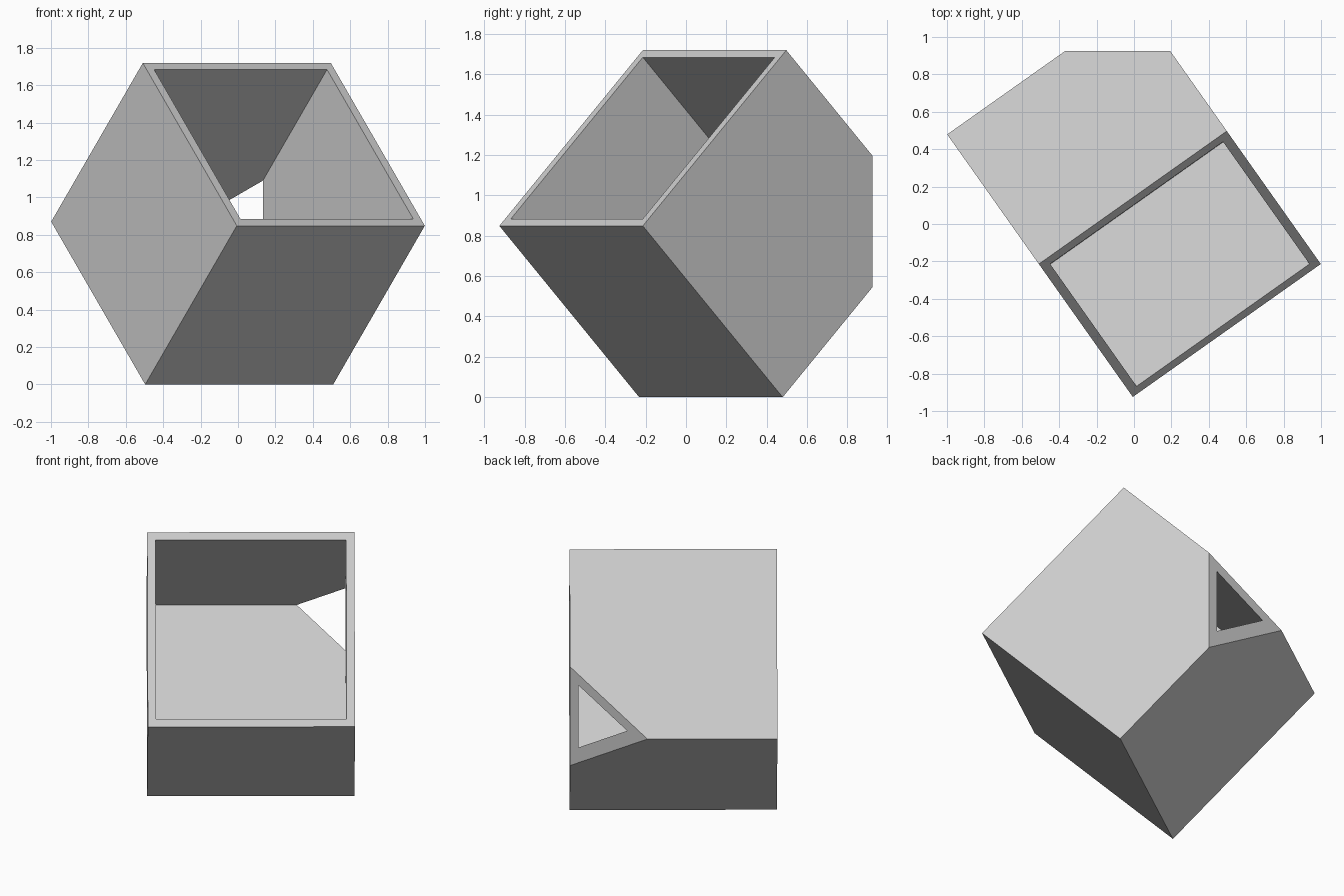
import bpy, bmesh
from mathutils import Matrix, Vector

if "Cube" in bpy.data.objects:
    bpy.data.objects.remove(bpy.data.objects["Cube"], do_unlink=True)

SIDE, DEPTH, WALL = 1.231, 1.2, 0.07
CENTRE = Vector((0, 0.1325, 0.8595))
CUT_Y = 0.925

grey = bpy.data.materials.new("light_grey")
grey.use_nodes = True
colour = (0.6, 0.6, 0.6, 1)
grey.diffuse_color = colour
grey.node_tree.nodes["Principled BSDF"].inputs["Base Color"].default_value = colour

# Solid block, opening side up
bm = bmesh.new()
bmesh.ops.create_cube(bm, size=1)
bmesh.ops.scale(bm, vec=(SIDE, SIDE, DEPTH), verts=bm.verts)

# Rim and cavity
bm.normal_update()
top = max(bm.faces, key=lambda f: f.calc_center_median().z)
bmesh.ops.inset_region(bm, faces=[top], thickness=WALL)
pushed = bmesh.ops.extrude_discrete_faces(bm, faces=[top])["faces"][0]
bmesh.ops.translate(bm, vec=(0, 0, WALL - DEPTH), verts=pushed.verts)

# Tip the box so its space diagonal runs front to back
across = Vector((2 ** 0.5, 1, 0)).normalized()
down = Vector((0.5, -0.5 ** 0.5, -0.75 ** 0.5)).normalized()
inward = across.cross(down)
turn = Matrix((across, -down, -inward)).transposed()
bm.transform(Matrix.Translation(CENTRE) @ turn.to_4x4())

# Slice off the rear corner and close the wall thickness around the hole
cut = bmesh.ops.bisect_plane(
    bm, geom=bm.verts[:] + bm.edges[:] + bm.faces[:],
    plane_co=(0, CUT_Y, 0), plane_no=(0, 1, 0), clear_outer=True)
edges = [e for e in cut["geom_cut"] if isinstance(e, bmesh.types.BMEdge)]
bmesh.ops.bridge_loops(bm, edges=edges)
bmesh.ops.recalc_face_normals(bm, faces=bm.faces)

mesh = bpy.data.meshes.new("open_box")
bm.to_mesh(mesh)
bm.free()
mesh.materials.append(grey)
box = bpy.data.objects.new("open_box", mesh)
bpy.context.scene.collection.objects.link(box)
